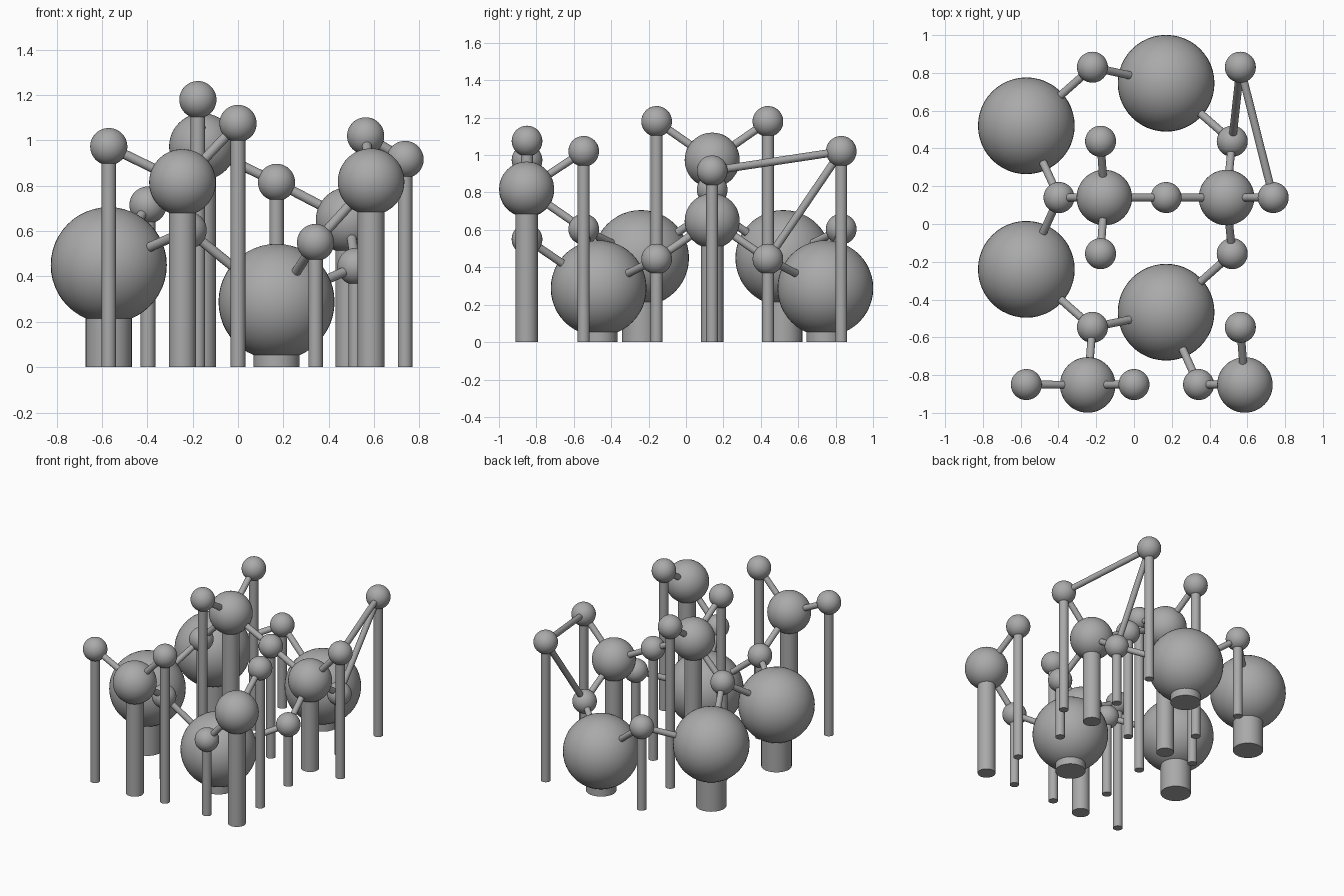
import bpy
from mathutils import Vector

cube = bpy.data.objects.get("Cube")
if cube:
    bpy.data.objects.remove(cube, do_unlink=True)

# One plain grey for the whole model
grey = bpy.data.materials.new("plain_grey")
grey.use_nodes = True
colour = (0.4, 0.4, 0.4, 1)
grey.diffuse_color = colour
grey.node_tree.nodes["Principled BSDF"].inputs["Base Color"].default_value = colour


def finish(name):
    obj = bpy.context.object
    obj.name = name
    obj.data.materials.append(grey)
    bpy.ops.object.shade_smooth_by_angle()


def ball(name, centre, radius):
    bpy.ops.mesh.primitive_uv_sphere_add(segments=48, ring_count=24, radius=radius, location=centre)
    finish(name)


def rod(name, start, end, radius):
    start, end = Vector(start), Vector(end)
    axis = end - start
    bpy.ops.mesh.primitive_cylinder_add(vertices=32, radius=radius, depth=axis.length,
                                        location=(start + end) / 2,
                                        rotation=axis.to_track_quat("Z", "Y").to_euler())
    finish(name)


# Ball radius and post radius for each size
SIZES = {"large": (0.256, 0.102), "medium": (0.147, 0.06), "small": (0.082, 0.032)}

# Ball centres by size
BALLS = {
    "large": {
        "back_left": (0.17, 0.745, 0.288), "back_right": (-0.57, 0.52, 0.45),
        "front_right": (-0.57, -0.24, 0.45), "front_left": (0.17, -0.467, 0.288)},
    "medium": {
        "hub_right": (-0.157, 0.14, 0.973), "hub_left": (0.49, 0.14, 0.648),
        "edge_right": (-0.245, -0.852, 0.815), "edge_left": (0.587, -0.852, 0.818)},
    "small": {
        "back_link": (-0.22, 0.83, 0.604), "back_tip": (0.563, 0.83, 1.02),
        "back_joint": (0.52, 0.438, 0.444), "hub_back_tip": (-0.177, 0.438, 1.18),
        "right_link": (-0.397, 0.14, 0.715), "middle_link": (0.17, 0.14, 0.815),
        "left_tip": (0.737, 0.14, 0.916), "hub_front_tip": (-0.177, -0.157, 1.18),
        "front_joint": (0.52, -0.157, 0.444), "front_link": (-0.22, -0.547, 0.604),
        "left_edge_tip": (0.563, -0.547, 1.02), "right_edge_tip": (-0.57, -0.85, 0.973),
        "middle_edge_tip": (0, -0.85, 1.075), "edge_link": (0.342, -0.85, 0.55)},
}

# Balls, each on a round post standing on the floor
centres = {}
for size, group in BALLS.items():
    ball_radius, post_radius = SIZES[size]
    for name, centre in group.items():
        centres[name] = centre
        ball(name + "_ball", centre, ball_radius)
        rod(name + "_post", (centre[0], centre[1], 0), centre, post_radius)

# Thin rods joining the balls, as chains
CHAINS = [
    "right_link back_right back_link back_left back_joint hub_left front_joint front_left",
    "front_left front_link front_right right_link hub_right middle_link hub_left left_tip",
    "left_tip back_tip back_joint",
    "hub_back_tip hub_right hub_front_tip",
    "front_link edge_right right_edge_tip",
    "edge_right middle_edge_tip",
    "front_left edge_link edge_left left_edge_tip",
]
for chain in CHAINS:
    names = chain.split()
    for a, b in zip(names, names[1:]):
        rod(a + "_to_" + b + "_rod", centres[a], centres[b], 0.021)
